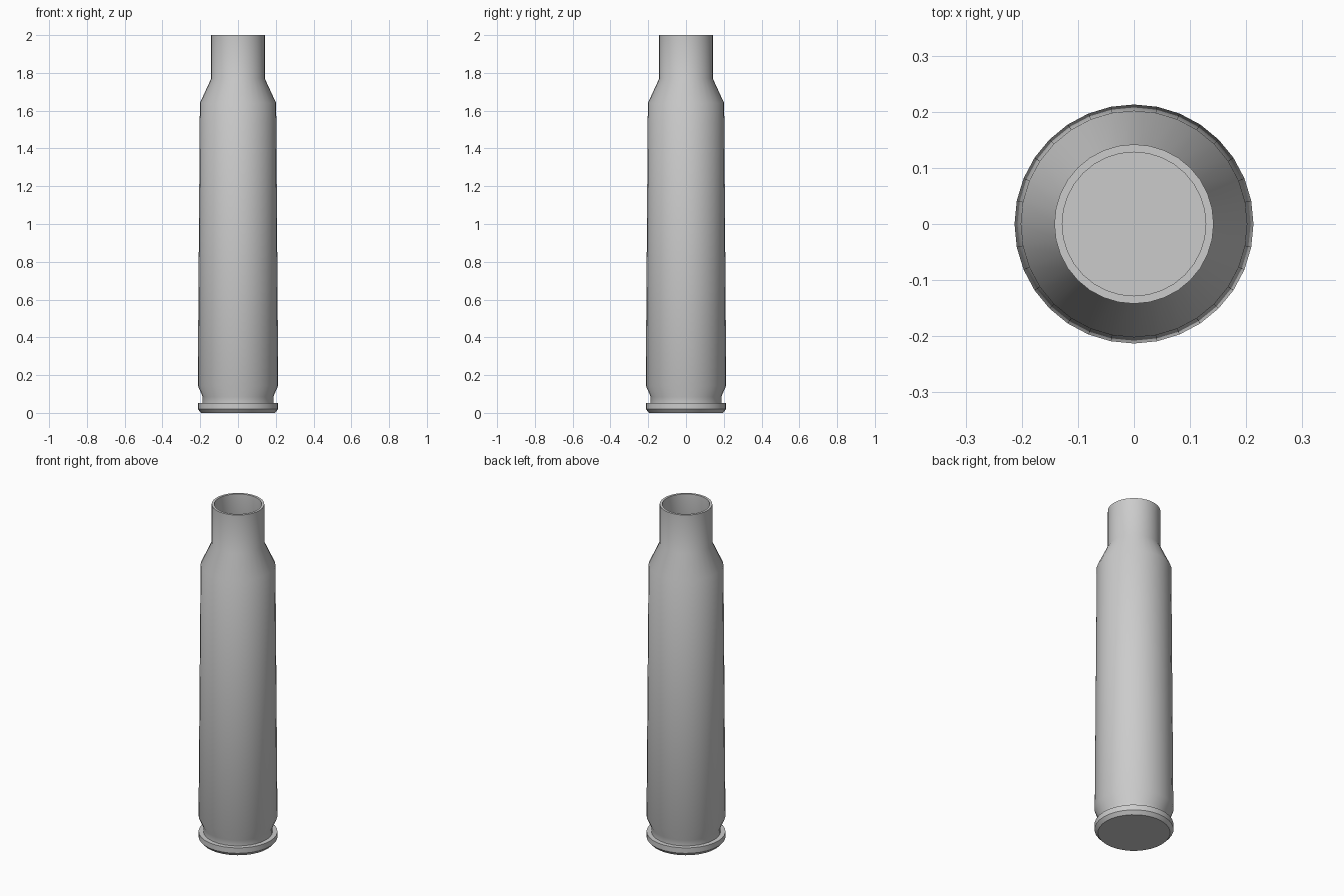
import bpy
import bmesh
import math

SIDES = 32
FULL_TURN = 2 * math.pi

cube = bpy.data.objects.get("Cube")
if cube:
    bpy.data.objects.remove(cube, do_unlink=True)

# Plain grey metal
metal = bpy.data.materials.new("grey_metal")
metal.use_nodes = True
grey = (0.6, 0.6, 0.6, 1)
metal.diffuse_color = grey
metal.node_tree.nodes["Principled BSDF"].inputs["Base Color"].default_value = grey

# Closed half-section as (radius, height): outside going up, then inside going down
outside = [
    (0, 0), (0.195, 0), (0.213, 0.02), (0.213, 0.052),     # base and rim
    (0.187, 0.052), (0.187, 0.085), (0.213, 0.145),        # extractor groove
    (0.202, 1.64), (0.142, 1.77), (0.142, 2),              # body, shoulder, neck
]
inside = [(0.128, 2), (0.128, 1.765), (0.186, 1.635), (0.186, 0.16), (0, 0.16)]


def lathe(name, profile):
    """Turn a profile around the z axis into a smooth solid."""
    bm = bmesh.new()
    verts = [bm.verts.new((r, 0, z)) for r, z in profile]
    edges = [bm.edges.new(pair) for pair in zip(verts, verts[1:])]
    bmesh.ops.spin(bm, geom=verts + edges, cent=(0, 0, 0), axis=(0, 0, 1),
                   angle=FULL_TURN, steps=SIDES)
    bmesh.ops.remove_doubles(bm, verts=bm.verts, dist=0.0005)
    bmesh.ops.recalc_face_normals(bm, faces=bm.faces)
    mesh = bpy.data.meshes.new(name)
    bm.to_mesh(mesh)
    bm.free()
    mesh.materials.append(metal)
    obj = bpy.data.objects.new(name, mesh)
    bpy.context.collection.objects.link(obj)
    bpy.ops.object.select_all(action='DESELECT')
    obj.select_set(True)
    bpy.context.view_layer.objects.active = obj
    bpy.ops.object.shade_smooth_by_angle(angle=math.radians(30))
    return obj


lathe("cartridge_case", outside + inside)
